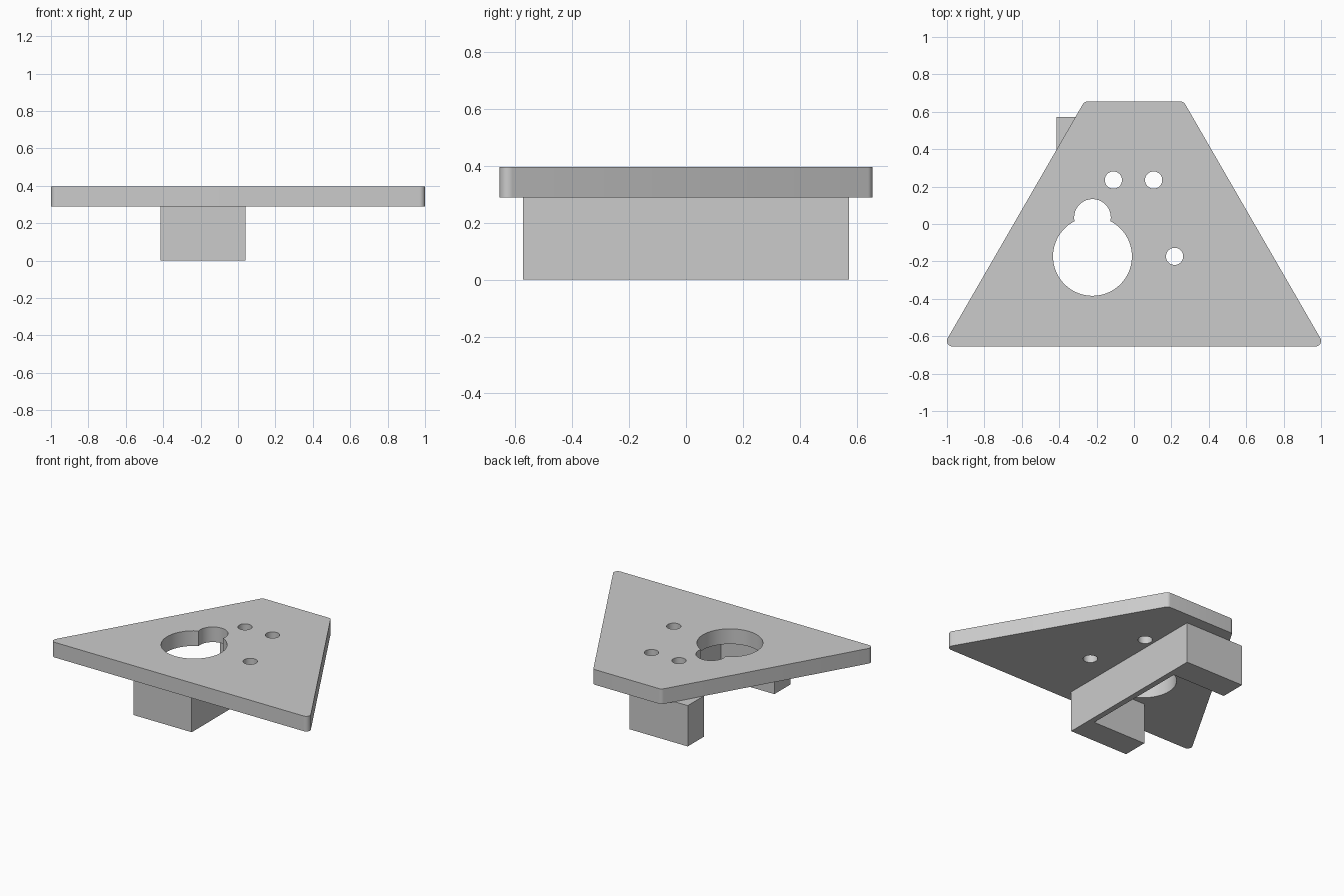
import bpy
import bmesh
from math import cos, sin, radians, atan2, acos, pi

cube = bpy.data.objects.get("Cube")
if cube:
    bpy.data.objects.remove(cube)

grey = bpy.data.materials.new("plain_grey")
grey.use_nodes = True
grey.diffuse_color = (0.6, 0.6, 0.6, 1)
grey.node_tree.nodes["Principled BSDF"].inputs["Base Color"].default_value = (0.6, 0.6, 0.6, 1)


def arc(x, y, r, start, end, steps):
    """Points along an arc, angles in radians."""
    angles = [start + (end - start) * i / steps for i in range(steps + 1)]
    return [(x + r * cos(a), y + r * sin(a)) for a in angles]


def circle(x, y, r, steps=48):
    return arc(x, y, r, 0, 2 * pi, steps)[:-1]


def slab(name, loops, bottom, top):
    """Extrude an outline, with any inner loops as holes, between two heights."""
    curve = bpy.data.curves.new(name, "CURVE")
    curve.dimensions = "2D"
    curve.fill_mode = "BOTH"
    curve.extrude = (top - bottom) / 2
    for loop in loops:
        spline = curve.splines.new("POLY")
        spline.points.add(len(loop) - 1)
        for point, (x, y) in zip(spline.points, loop):
            point.co = (x, y, 0, 1)
        spline.use_cyclic_u = True
    obj = bpy.data.objects.new(name, curve)
    bpy.context.collection.objects.link(obj)
    bpy.ops.object.select_all(action="DESELECT")
    obj.select_set(True)
    bpy.context.view_layer.objects.active = obj
    bpy.ops.object.convert(target="MESH")
    obj = bpy.context.object

    # Weld the caps to the sides and set the height
    bm = bmesh.new()
    bm.from_mesh(obj.data)
    bmesh.ops.remove_doubles(bm, verts=bm.verts, dist=0.0001)
    bmesh.ops.recalc_face_normals(bm, faces=bm.faces)
    bmesh.ops.translate(bm, verts=bm.verts, vec=(0, 0, (top + bottom) / 2))
    bm.to_mesh(obj.data)
    bm.free()
    obj.data.materials.clear()
    obj.data.materials.append(grey)
    bpy.ops.object.shade_smooth_by_angle(angle=radians(30))
    return obj


# Plate outline: trapezoid with rounded corners, mirrored across x
right_half = (arc(0.97, -0.625, 0.03, radians(-90), radians(30), 10)
              + arc(0.248, 0.625, 0.03, radians(30), radians(90), 6))
outline = right_half + [(-x, y) for x, y in reversed(right_half)]

# Keyhole: a large circle joined to a smaller one above it
kx, ky, big, small, gap = -0.222, -0.173, 0.211, 0.098, 0.208
half = acos((big**2 + gap**2 - small**2) / (2 * big * gap))
jx, jy = big * sin(half), big * cos(half) - gap
lobe = atan2(jy, jx)
keyhole = (arc(kx, ky, big, pi / 2 + half, 2.5 * pi - half, 64)
           + arc(kx, ky + gap, small, lobe, pi - lobe, 32)[1:-1])

bolt_holes = [circle(x, y, 0.046) for x, y in
              [(-0.11, 0.235), (0.105, 0.235), (0.217, -0.173)]]
slab("mounting_plate", [outline, keyhole] + bolt_holes, 0.288, 0.395)

# C-shaped bracket: thin wall with a thick arm at each end
end = [(0.04, 0.573), (-0.415, 0.573), (-0.415, 0.393), (0.0, 0.393)]
bracket = end + [(x, -y) for x, y in reversed(end)]
slab("c_bracket", [bracket], 0.0, 0.288)
